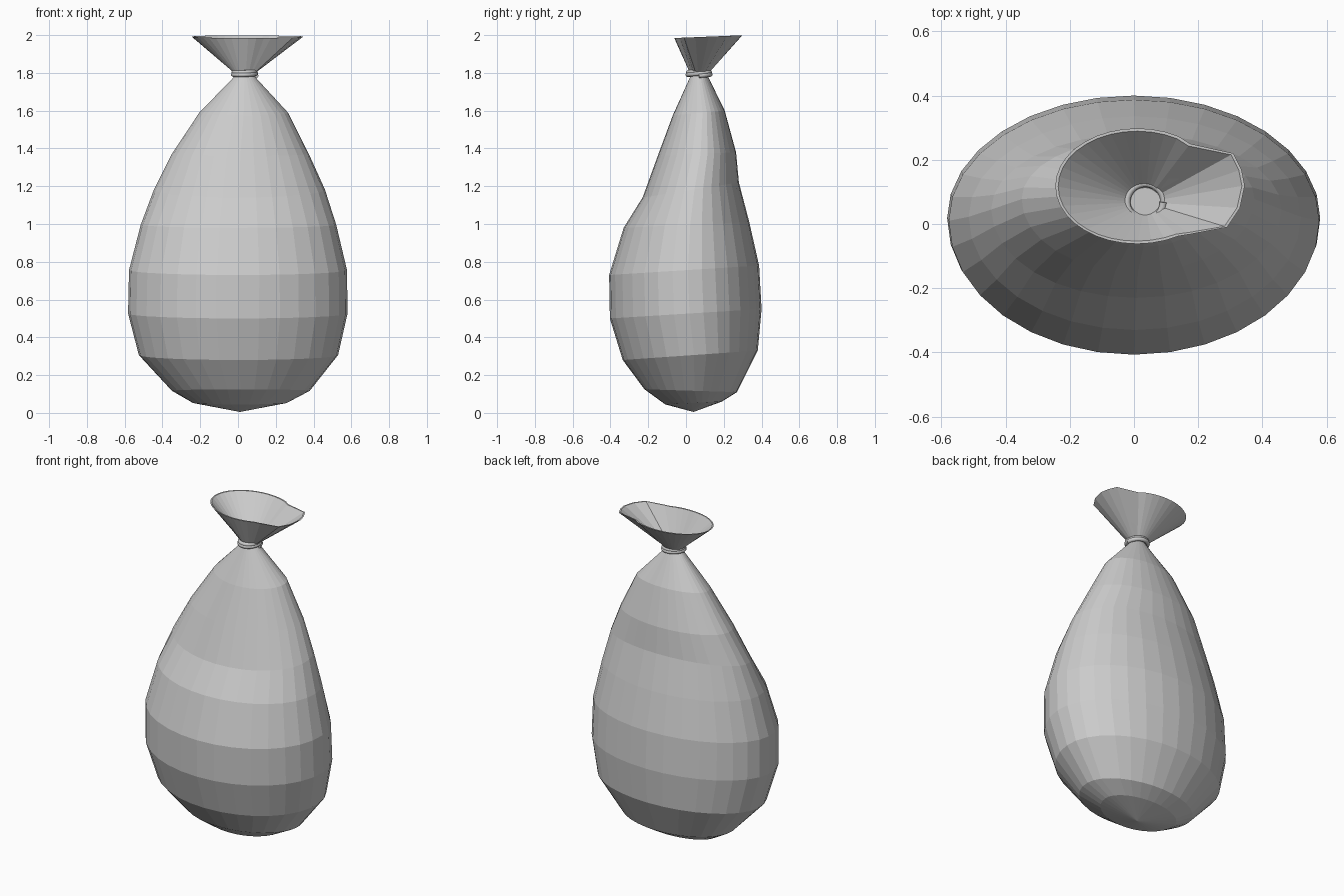
import bpy
from math import sin, cos, pi, radians, atan2

if "Cube" in bpy.data.objects:
    bpy.data.objects.remove(bpy.data.objects["Cube"])


def make_mesh(name, rings, bottom=None, top=None):
    """Skin a stack of equal-length rings, with optional end points."""
    n = len(rings[0])
    verts = [p for r in rings for p in r]
    faces = []
    for i in range(len(rings) - 1):
        for j in range(n):
            k = (j + 1) % n
            faces.append((i * n + j, i * n + k, (i + 1) * n + k, (i + 1) * n + j))
    last = (len(rings) - 1) * n
    if bottom:
        verts.append(bottom)
        c = len(verts) - 1
        faces += [(c, (j + 1) % n, j) for j in range(n)]
    if top:
        verts.append(top)
        c = len(verts) - 1
        faces += [(c, last + j, last + (j + 1) % n) for j in range(n)]
    me = bpy.data.meshes.new(name)
    me.from_pydata(verts, [], faces)
    me.update()
    ob = bpy.data.objects.new(name, me)
    bpy.context.collection.objects.link(ob)
    return ob


# sack body: x left, x right, y front, y back, z front, z back
profile = [
    (-.24, .26, -.11, .19, .045, .06),
    (-.35, .38, -.22, .27, .125, .11),
    (-.525, .53, -.335, .38, .28, .33),
    (-.582, .58, -.403, .40, .50, .55),
    (-.577, .577, -.407, .387, .73, .78),
    (-.515, .52, -.33, .335, .98, 1.01),
    (-.445, .46, -.23, .28, 1.14, 1.22),
    (-.35, .375, -.15, .265, 1.36, 1.38),
    (-.205, .265, -.07, .205, 1.575, 1.60),
    (-.01, .08, .025, .11, 1.785, 1.795),
]
SEG = 32


def body_ring(xl, xr, yf, yb, zf, zb):
    cx, rx = (xl + xr) / 2, (xr - xl) / 2
    cy = (yf + yb) / 2 + .02 * (rx > .1)
    pts = []
    for j in range(SEG):
        a = 2 * pi * j / SEG
        s = sin(a)
        y = cy + s * ((yb - cy) if s > 0 else (cy - yf))
        pts.append((cx + rx * cos(a), y, zf + (zb - zf) * (y - yf) / (yb - yf)))
    return pts


make_mesh("sack_body", [body_ring(*p) for p in profile],
          bottom=(.01, .04, .005), top=(.035, .068, 1.80))

# flared mouth: elliptical rim with a pulled-out corner on the right
NX, NY = .035, .068
rim = [(.01 + .255 * cos(radians(a)), .118 + .18 * sin(radians(a)))
       for a in range(60, 301, 10)]
rim += [(.175, -.032), (.29, -.01), (.33, .05), (.345, .12), (.335, .17), (.31, .22), (.175, .25)]


def mouth_ring(inset, neck_r, t):
    pts = []
    for x, y in rim:
        a = atan2(y - NY, x - NX)
        bx, by = NX + neck_r * cos(a), NY + neck_r * sin(a)
        ex, ey = x - inset * cos(a), y - inset * sin(a)
        z0, z1 = 1.79, 1.987 + .04 * y
        pts.append((bx + (ex - bx) * t, by + (ey - by) * t, z0 + (z1 - z0) * t))
    return pts


make_mesh("sack_mouth", [mouth_ring(0, .044, 0), mouth_ring(0, .044, 1),
                         mouth_ring(.009, .036, 1), mouth_ring(.009, .036, .05)],
          top=(NX, NY, 1.80))

# tie cord: two turns of string round the neck
cu = bpy.data.curves.new("tie_cord", 'CURVE')
cu.dimensions = '3D'
cu.bevel_depth = .012
cu.bevel_resolution = 2
cu.use_fill_caps = True
sp = cu.splines.new('POLY')
N = 52
sp.points.add(N)
for i, p in enumerate(sp.points):
    a = 4 * pi * i / N
    r = .062 - .006 * i / N
    p.co = (NX + r * cos(a), NY + r * sin(a),
            1.785 + .024 * i / N + .06 * r * sin(a), 1)
cord = bpy.data.objects.new("tie_cord", cu)
bpy.context.collection.objects.link(cord)
